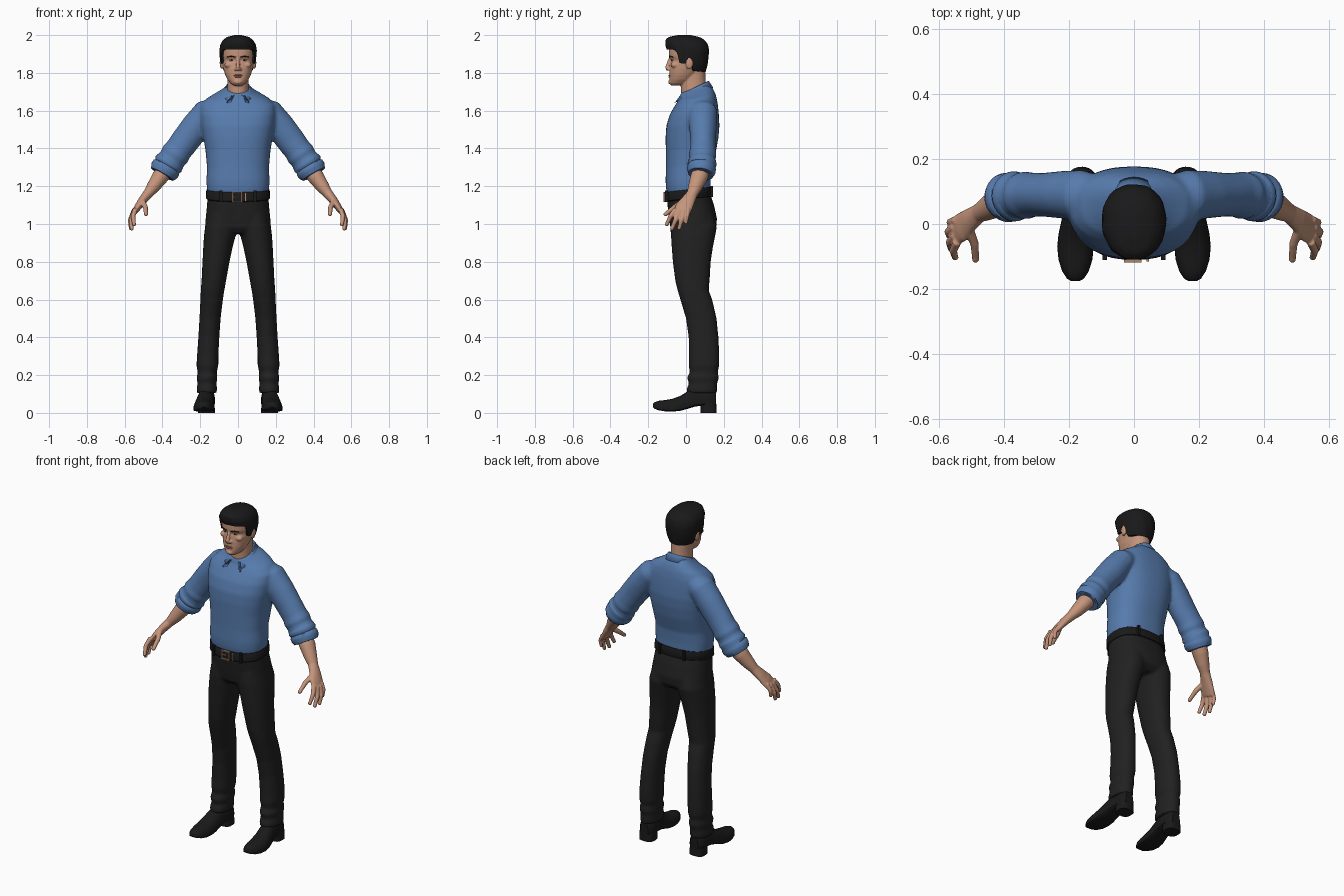
import bpy, bmesh, math
from mathutils import Vector, Matrix


def material(name, rgb):
    m = bpy.data.materials.new(name)
    m.diffuse_color = (*rgb, 1)
    return m


SKIN = material("skin", (.56, .30, .20))
SHIRT = material("blue_cloth", (.095, .20, .42))
TROUSER = material("black_cloth", (.015, .015, .015))
LEATHER = material("black_leather", (.010, .010, .010))
HAIR = material("black_hair", (.010, .010, .011))
METAL = material("buckle_metal", (.42, .24, .15))
LIPS = material("lip_red", (.42, .18, .13))
EYE = material("eye_white", (.45, .38, .34))


def sgnpow(v, p):
    return math.copysign(abs(v) ** p, v)


def bridge(bm, rings, cap=True):
    n = len(rings[0])
    for a, b in zip(rings, rings[1:]):
        for i in range(n):
            j = (i + 1) % n
            bm.faces.new((a[i], a[j], b[j], b[i]))
    if cap:
        bm.faces.new(rings[0])
        bm.faces.new(rings[-1])


def loft(bm, rows, exp=2.3, n=40, tilt=0.0, s=1):
    """Stacked rings; each row is z, x_min, x_max, y_front, y_back, optional tilt."""
    rings = []
    for z, x0, x1, y0, y1, *t in rows:
        t = t[0] if t else tilt
        cx, cy, rx, ry = (x0 + x1) / 2, (y0 + y1) / 2, (x1 - x0) / 2, (y1 - y0) / 2
        ring = []
        for i in range(n):
            a = 2 * math.pi * i / n
            dx, dy = rx * sgnpow(math.cos(a), 2 / exp), ry * sgnpow(math.sin(a), 2 / exp)
            ring.append(bm.verts.new((s * (cx + dx), cy + dy, z + t * dy)))
        rings.append(ring)
    bridge(bm, rings)


def tube(bm, pts, n=20, s=1):
    """Rings along a path; each point is x, y, z, radius along y, radius across."""
    P = [Vector(p[:3]) for p in pts]
    rings = []
    for k, p in enumerate(pts):
        d = (P[min(k + 1, len(P) - 1)] - P[max(k - 1, 0)]).normalized()
        ref = Vector((0, 1, 0)) if abs(d.y) < .85 else Vector((0, 0, 1))
        u = (ref - d * ref.dot(d)).normalized()
        v = d.cross(u)
        ring = []
        for i in range(n):
            a = 2 * math.pi * i / n
            q = P[k] + u * p[3] * math.cos(a) + v * p[4] * math.sin(a)
            ring.append(bm.verts.new((s * q.x, q.y, q.z)))
        rings.append(ring)
    bridge(bm, rings)


def ball(bm, c, r):
    bmesh.ops.create_uvsphere(bm, u_segments=16, v_segments=10, radius=1,
                              matrix=Matrix.Translation(c) @ Matrix.Diagonal((*r, 1)))


def box(bm, c, size):
    bmesh.ops.create_cube(bm, size=1, matrix=Matrix.Translation(c) @ Matrix.Diagonal((*size, 1)))


def finish(name, bm, mat, voxel=0, smooth=3, mirror=False, angle=40):
    bmesh.ops.recalc_face_normals(bm, faces=bm.faces)
    me = bpy.data.meshes.new(name)
    bm.to_mesh(me)
    bm.free()
    me.materials.append(mat)
    me.polygons.foreach_set("use_smooth", [True] * len(me.polygons))
    ob = bpy.data.objects.new(name, me)
    bpy.context.collection.objects.link(ob)
    if voxel:
        r = ob.modifiers.new("blend", 'REMESH')
        r.mode, r.voxel_size, r.use_smooth_shade = 'VOXEL', voxel, True
        sm = ob.modifiers.new("soften", 'SMOOTH')
        sm.factor, sm.iterations = .5, smooth
    else:
        me.set_sharp_from_angle(angle=math.radians(angle))
    if mirror:
        ob.modifiers.new("mirror", 'MIRROR').use_mirror_merge = False
    return ob


def sym(z, hw, *rest):
    return (z, -hw, hw, *rest)


# Shirt: torso and upper sleeves blended together
bm = bmesh.new()
loft(bm, [sym(1.15, .158, -.098, .125), sym(1.19, .165, -.106, .13), sym(1.23, .167, -.108, .13),
          sym(1.30, .164, -.106, .135), sym(1.39, .172, -.107, .16), sym(1.46, .184, -.108, .172),
          sym(1.52, .194, -.104, .177), sym(1.58, .20, -.086, .174), sym(1.63, .197, -.060, .168, .05),
          sym(1.665, .165, -.042, .160, .12), sym(1.685, .125, -.036, .148, .25),
          sym(1.705, .085, -.032, .130, .33), sym(1.72, .066, -.026, .118, .36)], exp=2.4, n=48)
for s in (1, -1):
    tube(bm, [(.10, .085, 1.625, .06, .05), (.165, .088, 1.59, .078, .073), (.22, .09, 1.52, .073, .077),
              (.28, .09, 1.44, .067, .076), (.315, .09, 1.393, .068, .073), (.335, .088, 1.365, .074, .078),
              (.348, .087, 1.345, .067, .071), (.362, .086, 1.325, .074, .079),
              (.375, .085, 1.305, .064, .068)], s=s, n=28)
finish("shirt", bm, SHIRT, voxel=.009, smooth=4)

# Rolled sleeve cuffs with a recessed opening
bm = bmesh.new()
tube(bm, [(.352, .086, 1.34, .060, .062), (.358, .086, 1.332, .073, .074), (.368, .085, 1.318, .077, .080),
          (.375, .085, 1.305, .071, .073), (.380, .083, 1.298, .076, .079), (.390, .081, 1.282, .076, .079),
          (.401, .078, 1.263, .067, .068), (.402, .078, 1.261, .054, .056), (.394, .08, 1.275, .050, .050)], n=28)
finish("sleeve_cuffs", bm, SHIRT, mirror=True, angle=60)

# Collar: tilted folded band, open at the front with two points
bm = bmesh.new()
cols = 36
outer, inner, hem = [], [], []
for i in range(cols + 1):
    a = math.radians(-72 + 324 * i / cols)
    c, sn = math.cos(a), math.sin(a)
    e = max(0, abs(i / cols * 2 - 1) - .72) / .28
    inner.append(bm.verts.new((.060 * c, .045 + .068 * sn, 1.700 + .035 * sn)))
    outer.append(bm.verts.new((.066 * c, .045 + .075 * sn, 1.718 + .036 * sn)))
    hx = math.copysign(.058, c) if e > .99 else .092 * c
    hem.append(bm.verts.new((hx, .045 + .096 * sn - .014 * e, 1.688 + .032 * sn - .016 * e)))
for a, b in ((inner, outer), (outer, hem)):
    for i in range(cols):
        bm.faces.new((a[i], a[i + 1], b[i + 1], b[i]))
ob = finish("collar", bm, SHIRT)
sol = ob.modifiers.new("thickness", 'SOLIDIFY')
sol.thickness, sol.offset = .008, 0

# Trousers: hips and both legs blended together
bm = bmesh.new()
loft(bm, [sym(1.165, .160, -.102, .127), sym(1.10, .164, -.098, .148), sym(1.03, .171, -.090, .164),
          sym(.98, .175, -.082, .160), sym(.95, .165, -.06, .13)], exp=2.4, n=48)
leg = [(1.05, .01, .16, -.08, .145), (.98, .008, .175, -.083, .163), (.94, .012, .180, -.08, .155),
       (.88, .028, .184, -.076, .143), (.80, .045, .188, -.070, .131), (.70, .063, .193, -.057, .125),
       (.65, .072, .197, -.045, .120), (.60, .080, .199, -.030, .139), (.50, .092, .204, .000, .162),
       (.40, .099, .210, .014, .172), (.30, .104, .217, .016, .177), (.25, .104, .220, .014, .176),
       (.215, .113, .213, .020, .168), (.185, .109, .219, .005, .174), (.155, .114, .214, .016, .165),
       (.13, .111, .219, .004, .166), (.105, .113, .218, .004, .163)]
for s in (1, -1):
    loft(bm, leg, exp=2.2, n=32, s=s)
finish("trousers", bm, TROUSER, voxel=.009, smooth=3)

# Belt, loops and buckle
bm = bmesh.new()
loft(bm, [sym(1.132, .165, -.106, .139), sym(1.137, .169, -.110, .142),
          sym(1.178, .168, -.110, .137), sym(1.183, .165, -.106, .134)], exp=2.4, n=56, tilt=.12)
for s in (1, -1):
    box(bm, (s * .09, -.103, 1.147), (.014, .016, .06))
    box(bm, (s * .08, .137, 1.172), (.014, .012, .06))
finish("belt", bm, LEATHER)
bm = bmesh.new()
for x in (-.028, .02):
    box(bm, (x, -.114, 1.143), (.007, .010, .054))
for z in (1.119, 1.167):
    box(bm, (-.004, -.114, z), (.052, .010, .007))
box(bm, (-.012, -.114, 1.143), (.028, .009, .005))
box(bm, (.042, -.112, 1.143), (.008, .008, .046))
finish("belt_buckle", bm, METAL)

# Shoes: lofted from toe to heel along y, flat below
bm = bmesh.new()
rings = []
for y, cx, hw, z0, z1 in [(-.176, .18, .012, .030, .046), (-.168, .18, .026, .022, .056),
                          (-.145, .18, .041, .014, .064), (-.11, .18, .052, .008, .068),
                          (-.07, .18, .056, .007, .075), (-.03, .178, .054, .011, .090),
                          (.01, .174, .049, .022, .115), (.05, .169, .045, .034, .135),
                          (.11, .166, .045, .040, .135), (.145, .166, .040, .040, .130),
                          (.160, .166, .026, .042, .115)]:
    rings.append([])
    for i in range(24):
        a = 2 * math.pi * i / 24
        c, sn = math.cos(a), math.sin(a)
        h = (z1 - z0) * (.22 + .78 * sn) if sn > 0 else (z1 - z0) * .22 * (1 - abs(sn) ** .35)
        rings[-1].append(bm.verts.new((cx + hw * sgnpow(c, .8), y, z0 + h)))
bridge(bm, rings)
loft(bm, [(0, .122, .212, .078, .162), (.05, .124, .210, .076, .160)], exp=3.2, n=24)
finish("shoes", bm, LEATHER, mirror=True)

# Forearms, hands and fingers
bm = bmesh.new()
tube(bm, [(.375, .088, 1.30, .046, .046), (.415, .068, 1.245, .046, .043), (.45, .048, 1.195, .037, .035),
          (.477, .033, 1.16, .029, .026), (.505, .012, 1.125, .037, .023), (.53, -.010, 1.09, .046, .019),
          (.548, -.022, 1.062, .044, .014)], n=24)
for k, m, t, r in [((.543, -.054, 1.08), (.556, -.082, 1.04), (.550, -.102, .998), .0125),
                   ((.549, -.034, 1.07), (.566, -.056, 1.02), (.563, -.074, .976), .013),
                   ((.551, -.010, 1.07), (.571, -.024, 1.02), (.568, -.036, .978), .0125),
                   ((.547, .012, 1.08), (.566, .006, 1.04), (.564, .000, 1.008), .011),
                   ((.508, -.012, 1.125), (.490, -.062, 1.088), (.487, -.108, 1.052), .0135)]:
    tube(bm, [(*k, r * 1.1, r * 1.1), (*m, r, r), (*t, r * .8, r * .8)], n=12)
    ball(bm, t, (r * .85,) * 3)
finish("forearms_and_hands", bm, SKIN, voxel=.0045, smooth=2, mirror=True)

# Head and neck, with nose, brow ridge, chin and ears
bm = bmesh.new()
loft(bm, [sym(1.733, .022, -.078, -.02), sym(1.745, .040, -.087, .01), sym(1.765, .056, -.088, .04),
          sym(1.79, .068, -.088, .06), sym(1.82, .077, -.087, .085), sym(1.85, .082, -.083, .10),
          sym(1.868, .083, -.079, .105), sym(1.887, .085, -.091, .108), sym(1.92, .087, -.091, .11),
          sym(1.95, .080, -.083, .10), sym(1.98, .055, -.06, .07)], exp=2.25, n=48)
loft(bm, [sym(1.64, .062, -.020, .115), sym(1.70, .057, -.026, .108), sym(1.76, .056, -.028, .104),
          sym(1.85, .058, -.02, .10)], exp=2.1, n=32)
tube(bm, [(0, -.080, 1.885, .008, .009), (0, -.090, 1.855, .010, .009), (0, -.100, 1.829, .011, .012),
          (0, -.096, 1.814, .008, .013)], n=12)
ball(bm, (0, -.086, 1.752), (.02, .008, .012))
for s in (1, -1):
    ball(bm, (s * .013, -.089, 1.82), (.008, .01, .008))
    ball(bm, (s * .050, -.060, 1.842), (.022, .02, .016))
    ball(bm, (s * .087, .018, 1.853), (.010, .021, .033))
finish("head_and_neck", bm, SKIN, voxel=.0042, smooth=2)

# Facial details
bm = bmesh.new()
ball(bm, (0, -.0875, 1.787), (.024, .006, .004))
ball(bm, (0, -.0875, 1.779), (.020, .006, .004))
finish("lips", bm, LIPS)
bm = bmesh.new()
ball(bm, (.033, -.0705, 1.867), (.013, .007, .005))
finish("eyes", bm, EYE, mirror=True)
bm = bmesh.new()
ball(bm, (.033, -.0755, 1.867), (.005, .004, .0048))
tube(bm, [(.014, -.087, 1.883, .004, .003), (.034, -.082, 1.889, .005, .004), (.056, -.070, 1.884, .004, .002)], n=8)
finish("irises_and_brows", bm, HAIR, mirror=True)

# Hair: cap whose lower edge follows the hairline, with a raised front
PROFILE = [(1.79, .070, -.09, .098), (1.84, .090, -.096, .113), (1.88, .096, -.099, .120),
           (1.92, .099, -.101, .122), (1.95, .094, -.110, .116), (1.975, .079, -.109, .098),
           (1.99, .058, -.092, .072), (2.0, .018, -.045, .025)]
HAIRLINE = [(-.2, 1.932), (-.06, 1.922), (-.045, 1.905), (-.035, 1.852), (.0, 1.848),
            (.008, 1.878), (.028, 1.878), (.045, 1.812), (.2, 1.797)]


def lerp(table, x):
    for a, b in zip(table, table[1:]):
        if x <= b[0]:
            t = max(0, (x - a[0]) / (b[0] - a[0]))
            return [p + (q - p) * t for p, q in zip(a[1:], b[1:])]
    return table[-1][1:]


bm = bmesh.new()
n, rows = 96, 18
rings = []
for k in range(-1, rows + 1):
    ring = []
    for i in range(n):
        a = 2 * math.pi * i / n
        c, sn = sgnpow(math.cos(a), .9), sgnpow(math.sin(a), .9)
        zb = lerp(HAIRLINE, .011 + .111 * sn)[0]
        t = max(k, 0) / rows
        z = zb + (2.0 - zb) * (1 - (1 - t) ** 1.5)
        hw, y0, y1 = lerp(PROFILE, z)
        f = .82 if k < 0 else 1 + .012 * math.sin(a * 11 + z * 40) * (1 - t)
        ring.append(bm.verts.new((hw * c * f, (y0 + y1) / 2 + (y1 - y0) / 2 * sn * f, z)))
    rings.append(ring)
bridge(bm, rings, cap=False)
bm.faces.new(rings[-1])
finish("hair", bm, HAIR, angle=50)
